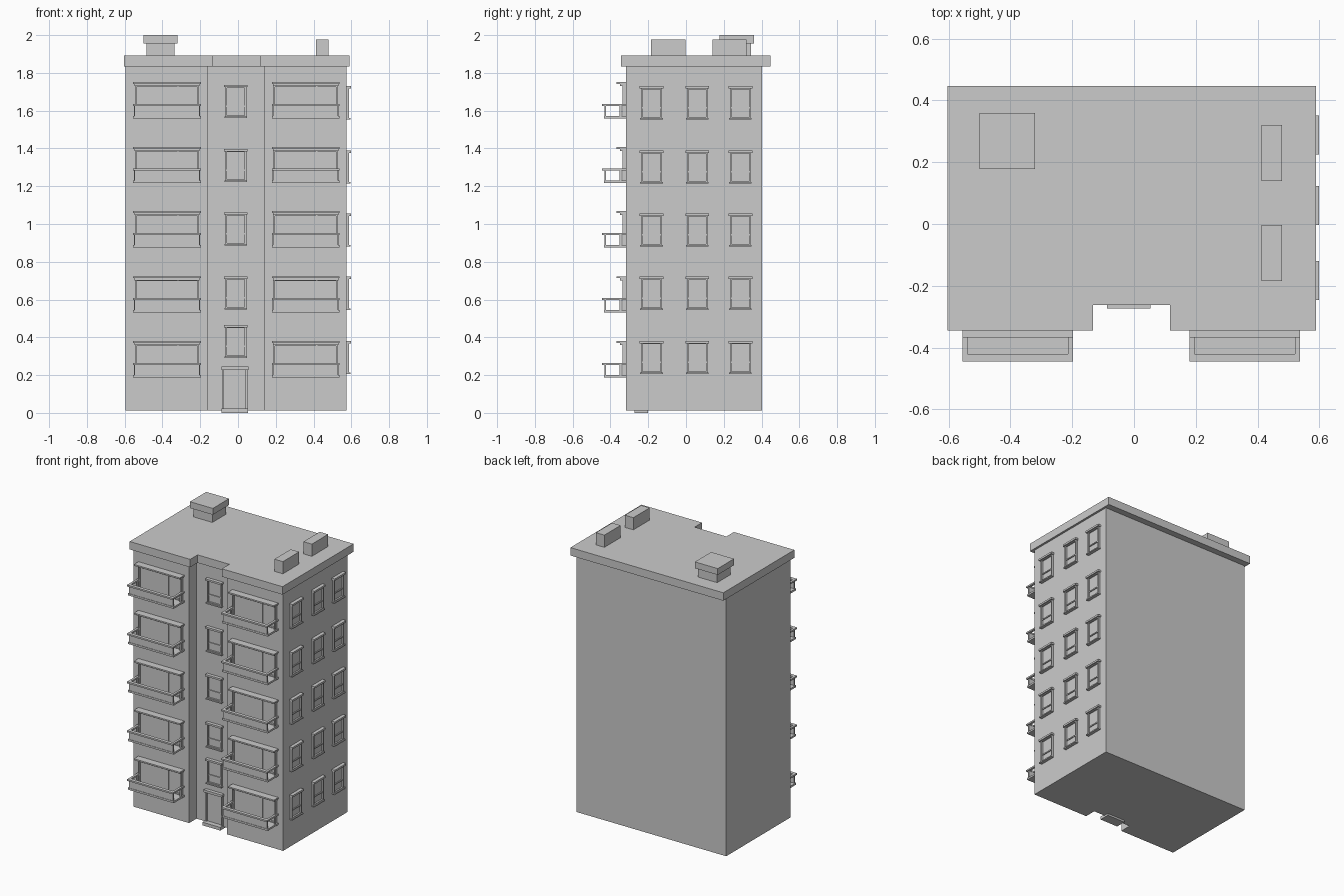
import bpy, bmesh
from mathutils import Matrix

if "Cube" in bpy.data.objects:
    bpy.data.objects.remove(bpy.data.objects["Cube"])

def add_object(name, mesh, loc=(0, 0, 0)):
    ob = bpy.data.objects.new(name, mesh)
    ob.location = loc
    bpy.context.collection.objects.link(ob)
    return ob

def boxes_mesh(name, boxes, rot=None):
    """One mesh from boxes given as (x0, x1, y0, y1, z0, z1)."""
    bm = bmesh.new()
    for x0, x1, y0, y1, z0, z1 in boxes:
        m = Matrix.Translation(((x0 + x1) / 2, (y0 + y1) / 2, (z0 + z1) / 2))
        bmesh.ops.create_cube(bm, size=1, matrix=m @ Matrix.Diagonal((x1 - x0, y1 - y0, z1 - z0, 1)))
    if rot:
        bm.transform(rot)
    me = bpy.data.meshes.new(name)
    bm.to_mesh(me)
    bm.free()
    return me

def prism(name, outline, z0, z1):
    """Vertical extrusion of a plan outline."""
    bm = bmesh.new()
    f = bm.faces.new([bm.verts.new((x, y, z0)) for x, y in outline])
    ext = bmesh.ops.extrude_face_region(bm, geom=[f])['geom']
    bmesh.ops.translate(bm, vec=(0, 0, z1 - z0), verts=[v for v in ext if isinstance(v, bmesh.types.BMVert)])
    bmesh.ops.recalc_face_normals(bm, faces=bm.faces)
    me = bpy.data.meshes.new(name)
    bm.to_mesh(me)
    bm.free()
    return add_object(name, me)

def plan(x0, x1, y0, y1, nx0, nx1, ny):
    """Rectangle with a notch in the front edge."""
    return [(x0, y0), (nx0, y0), (nx0, ny), (nx1, ny), (nx1, y0), (x1, y0), (x1, y1), (x0, y1)]

def frame(w, h, t, depth, z=0.0):
    """Four bars of a frame, centred on x, wall at y = 0, outward is -y."""
    return [(-w, -w + t, -depth, 0.01, z, z + h), (w - t, w, -depth, 0.01, z, z + h),
            (-w + t, w - t, -depth, 0.01, z, z + t), (-w + t, w - t, -depth, 0.01, z + h - t, z + h)]

FRONT, NOTCH, RIGHT = -0.317, -0.235, 0.574

# Walls and roof slab
prism("walls", plan(-0.595, RIGHT, FRONT, 0.402, -0.159, 0.138, NOTCH), 0.013, 1.84)
prism("roof_slab", plan(-0.604, 0.589, -0.345, 0.447, -0.132, 0.116, -0.262), 1.835, 1.891)

# Roof stair hut and two chimneys
add_object("roof_hut", boxes_mesh("roof_hut", [(-0.484, -0.336, 0.194, 0.344, 1.88, 1.956),
                                               (-0.499, -0.321, 0.178, 0.359, 1.955, 2.0)]))
for i, y in enumerate((-0.184, 0.139)):
    add_object(f"chimney_{i+1}", boxes_mesh("chimney", [(0.413, 0.479, y, y + 0.181, 1.88, 1.977)]))

# Small sash window: frame, cap, sill, pane, low crossbar
W, H = 0.056, 0.176
small = frame(W, H - 0.012, 0.009, 0.014, 0.004) + [
    (-W - 0.007, W + 0.007, -0.024, 0.01, H - 0.013, H),
    (-W - 0.004, W + 0.004, -0.022, 0.01, 0, 0.008),
    (-W + 0.005, W - 0.005, -0.003, 0.01, 0.01, H - 0.014),
    (-W + 0.009, W - 0.009, -0.009, 0.01, 0.058, 0.066)]
front_window = boxes_mesh("stair_window", small)
side_window = boxes_mesh("side_window", small, Matrix.Rotation(1.5707963, 4, 'Z'))

for i, z in enumerate((0.29, 0.547, 0.886, 1.222, 1.561)):
    add_object(f"stair_window_{i+1}", front_window, (-0.012, NOTCH, z))
for i, z in enumerate((0.205, 0.545, 0.88, 1.214, 1.554)):
    for j, y in enumerate((-0.183, 0.06, 0.288)):
        add_object(f"side_window_{i+1}_{j+1}", side_window, (RIGHT, y, z))

# Entrance door and doorstep
door = frame(0.066, 0.225, 0.009, 0.014, 0.013) + [
    (-0.071, 0.071, -0.024, 0.01, 0.228, 0.245), (-0.06, 0.06, -0.003, 0.01, 0.02, 0.23)]
add_object("door", boxes_mesh("door", door), (-0.016, NOTCH, 0))
add_object("doorstep", boxes_mesh("doorstep", [(-0.087, 0.053, -0.273, -0.2, 0, 0.022)]))

# Wide balcony window with stepped cap and mullions
B = 0.17
wide = frame(B, 0.165, 0.008, 0.018, 0.01) + [
    (-B - 0.009, B + 0.009, -0.05, 0.01, 0.182, 0.192),
    (-B - 0.003, B + 0.003, -0.032, 0.01, 0.171, 0.183),
    (-B + 0.005, B - 0.005, -0.004, 0.01, 0.015, 0.172),
    (0.055, 0.062, -0.011, 0.01, 0.015, 0.172)]
# Balcony: floor slab, front panel, top rails, side posts
balcony = [(-B - 0.009, B + 0.009, -0.118, 0.01, 0, 0.013),
           (-B - 0.002, B + 0.002, -0.115, -0.106, 0.013, 0.068),
           (-B - 0.009, B + 0.009, -0.128, -0.104, 0.066, 0.077)]
for s in (-1, 1):
    xs = sorted((s * (B + 0.009), s * (B - 0.007)))
    ps = sorted((s * (B + 0.005), s * (B - 0.003)))
    balcony += [(*xs, -0.104, 0.005, 0.066, 0.077), (*ps, -0.034, -0.025, 0.013, 0.066)]
wide_me, balcony_me = boxes_mesh("wide_window", wide), boxes_mesh("balcony", balcony)
for i, z in enumerate((0.188, 0.531, 0.876, 1.216, 1.559)):
    for side, x in (("left", -0.376), ("right", 0.358)):
        add_object(f"wide_window_{side}_{i+1}", wide_me, (x, FRONT, z))
        add_object(f"balcony_{side}_{i+1}", balcony_me, (x, FRONT, z))
